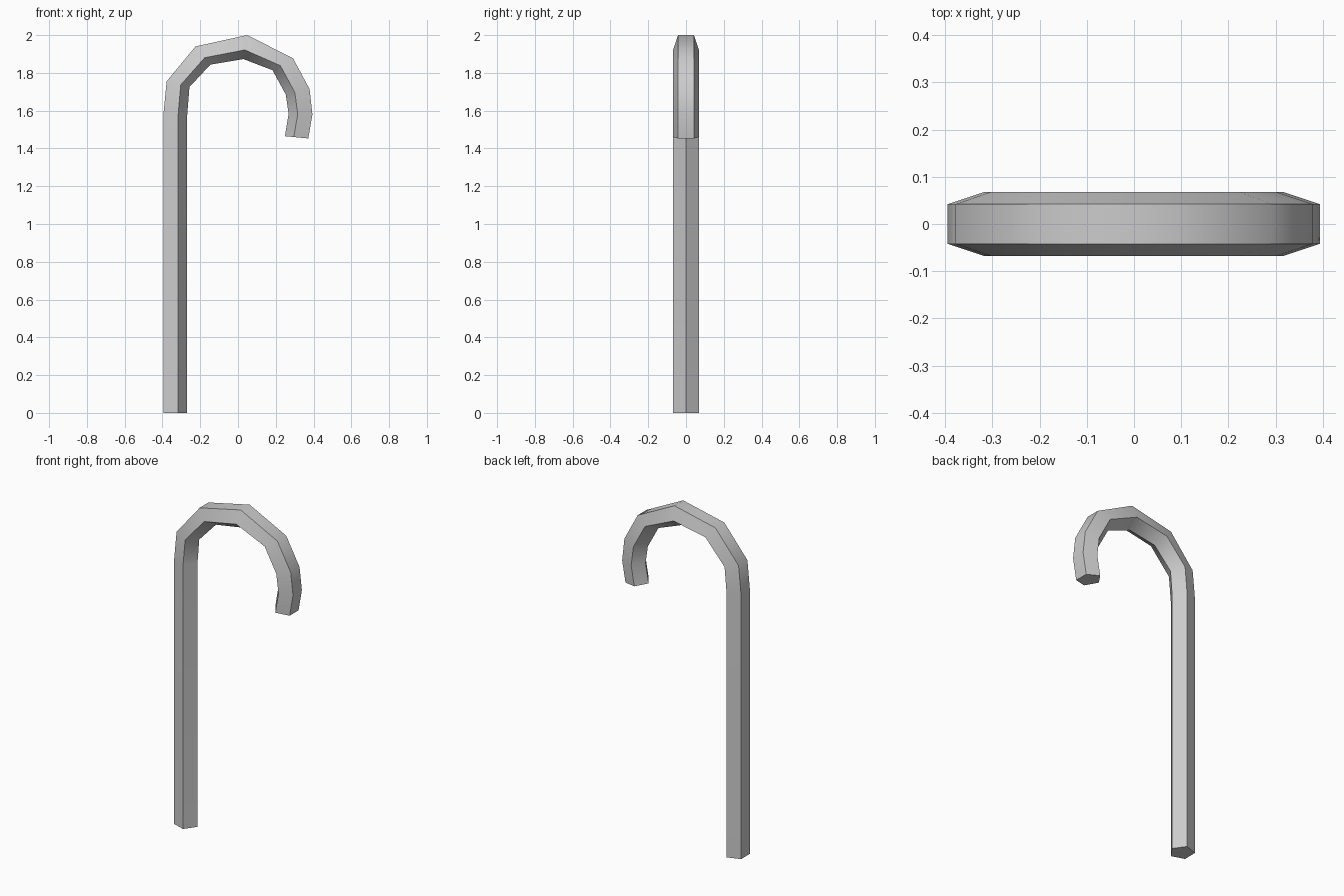
import bpy, bmesh, math

if "Cube" in bpy.data.objects:
    bpy.data.objects.remove(bpy.data.objects["Cube"])

# Cane outline in the x/z plane: (outer x, outer z, inner x, inner z) at each bend
RINGS = [
    (-0.395, 0.00, -0.269, 0.00),
    (-0.395, 1.577, -0.269, 1.577),
    (-0.378, 1.755, -0.257, 1.725),
    (-0.225, 1.940, -0.146, 1.844),
    (0.048, 2.000, 0.029, 1.873),
    (0.291, 1.878, 0.183, 1.814),
    (0.379, 1.714, 0.253, 1.685),
    (0.394, 1.580, 0.268, 1.582),
    (0.372, 1.453, 0.248, 1.465),
]
# Pentagon section: (fraction from outer flat to inner ridge, y)
SECTION = [(0, -0.042), (0.618, -0.068), (1, 0), (0.618, 0.068), (0, 0.042)]

bm = bmesh.new()
loops = [[bm.verts.new((ox + (ix - ox) * t, y, oz + (iz - oz) * t)) for t, y in SECTION]
         for ox, oz, ix, iz in RINGS]

# Side faces along the sweep
for a, b in zip(loops, loops[1:]):
    for i in range(5):
        j = (i + 1) % 5
        bm.faces.new((a[i], a[j], b[j], b[i]))
# End caps
bm.faces.new(loops[0])
bm.faces.new(loops[-1])
bmesh.ops.recalc_face_normals(bm, faces=bm.faces)

mesh = bpy.data.meshes.new("cane")
bm.to_mesh(mesh)
bm.free()
cane = bpy.data.objects.new("cane", mesh)
bpy.context.collection.objects.link(cane)

# Smooth along the bend, sharp along the pentagon's edges
bpy.context.view_layer.objects.active = cane
cane.select_set(True)
bpy.ops.object.shade_smooth_by_angle(angle=math.radians(50))
